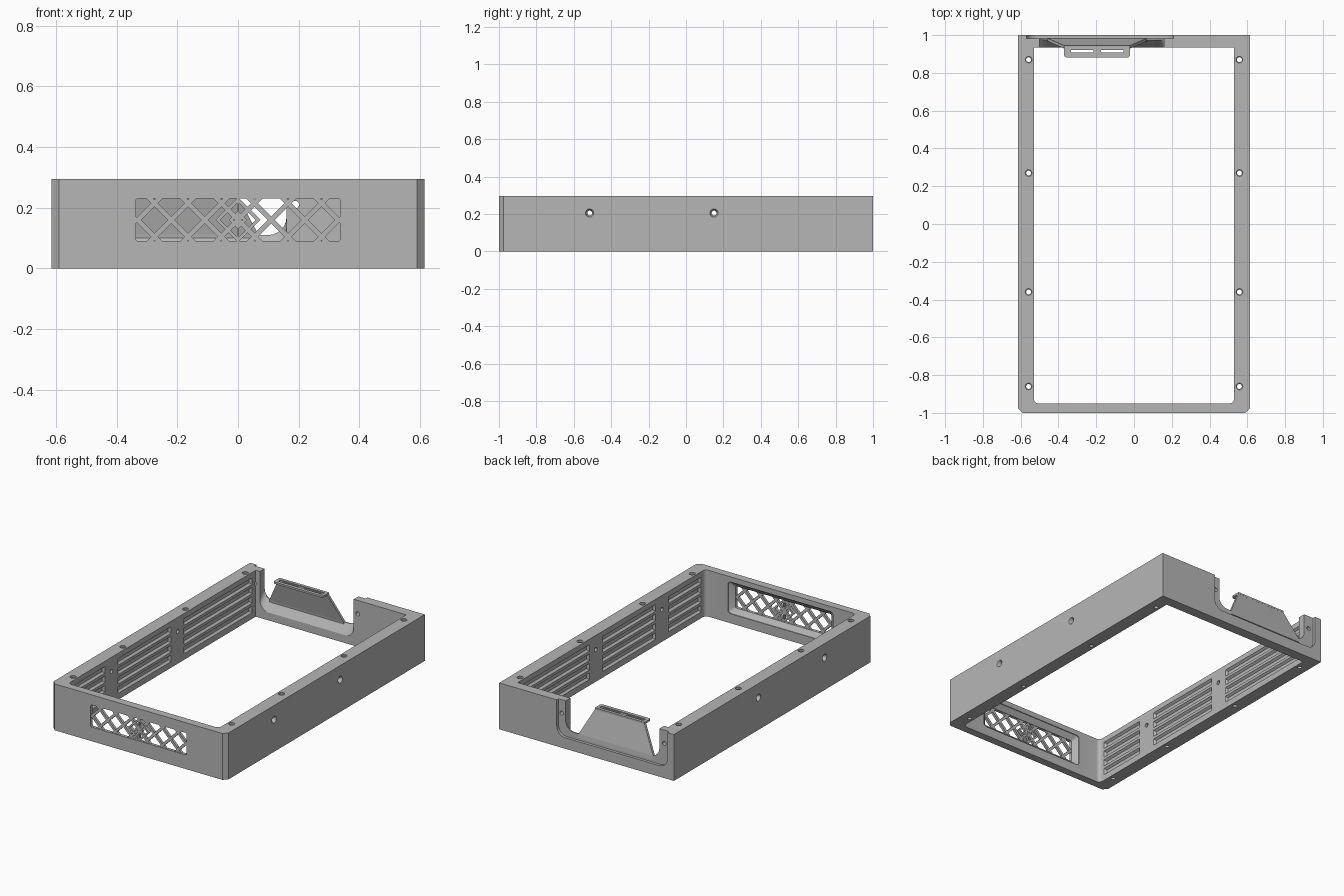
import bpy, bmesh
from math import sin, cos, pi, radians
from mathutils import Vector

old = bpy.data.objects.get("Cube")
if old:
    bpy.data.objects.remove(old, do_unlink=True)

grey = bpy.data.materials.new("light_grey")
grey.use_nodes = True
COLOUR = (0.47, 0.47, 0.47, 1)
grey.diffuse_color = COLOUR
grey.node_tree.nodes["Principled BSDF"].inputs["Base Color"].default_value = COLOUR

W, L, H = 0.615, 1.0, 0.295       # half width, half length, height
INNER_X = 0.53                    # half width of the opening
MID = 0.16                        # grille centre height


def rect(a0, a1, b0, b1, low=0, high=0, seg=6):
    """Rectangle outline with separate radii for its low and high corners."""
    loop = []
    corners = ((a0, b0, 1, 1, low, 2), (a1, b0, -1, 1, low, 3),
               (a1, b1, -1, -1, high, 0), (a0, b1, 1, -1, high, 1))
    for a, b, sa, sb, r, quarter in corners:
        if not r:
            loop.append((a, b))
            continue
        for i in range(seg + 1):
            t = (quarter + i / seg) * pi / 2
            loop.append((a + sa * r + r * cos(t), b + sb * r + r * sin(t)))
    return loop


def circle(a, b, r, n=20):
    return [(a + r * cos(2 * pi * i / n), b + r * sin(2 * pi * i / n)) for i in range(n)]


def ring(loop, axis, depth):
    """Place a 2D outline across an axis at the given depth."""
    order = {"x": lambda a, b: (depth, a, b), "y": lambda a, b: (a, depth, b),
             "z": lambda a, b: (a, b, depth)}[axis]
    return [Vector(order(a, b)) for a, b in loop]


def loft(bm, rings):
    """Closed solid through a series of matching rings."""
    vs = [[bm.verts.new(p) for p in r] for r in rings]
    n = len(vs[0])
    bm.faces.new(vs[0])
    bm.faces.new(vs[-1])
    for low, up in zip(vs, vs[1:]):
        for i in range(n):
            j = (i + 1) % n
            bm.faces.new((low[i], low[j], up[j], up[i]))


def build(name, solids):
    bm = bmesh.new()
    for rings in solids:
        loft(bm, rings)
    bmesh.ops.recalc_face_normals(bm, faces=bm.faces)
    mesh = bpy.data.meshes.new(name)
    bm.to_mesh(mesh)
    bm.free()
    mesh.materials.append(grey)
    ob = bpy.data.objects.new(name, mesh)
    bpy.context.collection.objects.link(ob)
    return ob


def prism(loop, axis, d0, d1):
    return [ring(loop, axis, d0), ring(loop, axis, d1)]


def carve(ob, cutters):
    """Subtract the cutters, bake the result and remove them."""
    for c in cutters:
        c.hide_render = True
        mod = ob.modifiers.new(c.name, "BOOLEAN")
        mod.operation, mod.solver, mod.object = "DIFFERENCE", "EXACT", c
    bpy.context.view_layer.update()
    dg = bpy.context.evaluated_depsgraph_get()
    mesh = bpy.data.meshes.new_from_object(ob.evaluated_get(dg))
    ob.modifiers.clear()
    ob.data = mesh
    mesh.shade_smooth()
    mesh.set_sharp_from_angle(angle=radians(30))
    for c in cutters:
        bpy.data.objects.remove(c, do_unlink=True)


# Rectangular frame with chamfered front corners
frame = build("frame", [prism(rect(-W, W, -L, L, 0.025, 0, 1), "z", 0, H)])
cutters = [build("opening_cutter", [prism(
    rect(-INNER_X, INNER_X, -0.95, 0.935, 0.025), "z", -0.1, 0.4)])]

# Grille window, flared on the inside
window = rect(-0.337, 0.337, 0.09, 0.23, 0.008, 0.008, 3)
flare = rect(-0.37, 0.37, 0.06, 0.262, 0.02, 0.02, 3)
cutters.append(build("window_cutter", [[ring(window, "y", -1.05), ring(window, "y", -0.98),
                                        ring(flare, "y", -0.955), ring(flare, "y", -0.92)]]))

# Back notch: shallow outer rebate, and a through opening with a sloping sill
cutters.append(build("rebate_cutter", [prism(
    rect(-0.57, 0.21, 0.07, 0.4, 0.06), "y", 0.982, 1.05)]))
cutters.append(build("notch_cutter", [[
    ring(rect(-0.5, 0.16, z, 0.4, 0.06), "y", y)
    for y, z in ((0.925, 0.035), (0.975, 0.11), (1.05, 0.11))]]))

# Screw holes: vertical through the rims, sideways through the walls, in the ears
cutters.append(build("rim_hole_cutter", [
    [ring(circle(sx * 0.558, y, r), "z", z)
     for z, r in ((-0.05, 0.013), (H - 0.008, 0.013), (H - 0.004, 0.018), (0.4, 0.018))]
    for sx in (-1, 1) for y in (-0.86, -0.36, 0.27, 0.87)]))
cutters.append(build("side_hole_cutter", [
    [ring(circle(y, 0.205, r), "x", sx * x)
     for x, r in ((0.5, 0.013), (0.595, 0.013), (W, 0.022), (0.65, 0.022))]
    for sx in (-1, 1) for y in (-0.515, 0.15)]))
cutters.append(build("ear_hole_cutter", [
    prism(circle(x, 0.21, 0.013), "y", 0.93, 1.05) for x in (-0.535, 0.188)]))

# Horizontal grooves inside both long walls, interrupted by the screw bosses
cutters.append(build("groove_cutter", [
    [ring(rect(y0 - f, y1 + f, z - h, z + h), "x", sx * x)
     for x, h, f in ((0.5, 0.021, 0), (INNER_X, 0.021, 0), (0.544, 0.011, -0.01))]
    for sx in (-1, 1) for z in (0.06, 0.12, 0.18, 0.24)
    for y0, y1 in ((-0.91, -0.58), (-0.45, 0.085), (0.215, 0.9))]))
carve(frame, cutters)


# Diamond lattice grille in the front window
def bar(c, s):
    """Diagonal strut through (c, MID), clipped to the window."""
    t0, t1 = sorted((s * (-0.34 - c), s * (0.34 - c)))
    t0, t1 = max(t0, -0.072), min(t1, 0.072)
    w = 0.0115
    loop = [(c + s * t0 - w, MID + t0), (c + s * t0 + w, MID + t0),
            (c + s * t1 + w, MID + t1), (c + s * t1 - w, MID + t1)]
    return prism(loop, "y", -0.997, -0.981)


build("grille", [bar(k * 0.11, s) for k in range(-3, 4) for s in (-1, 1)])


# Nested diamonds at the centre of the grille
def diamond_ring(outer, inner):
    sides = []
    for i in range(4):
        a, b = i * pi / 2, (i + 1) * pi / 2
        loop = [(r * cos(t), MID + r * sin(t))
                for r, t in ((outer, a), (outer, b), (inner, b), (inner, a))]
        sides.append(prism(loop, "y", -0.9985, -0.98))
    return sides


build("grille_centre", diamond_ring(0.074, 0.058) + diamond_ring(0.03, 0.016)
      + [prism(rect(-0.004, 0.004, 0.09, 0.23), "y", -0.998, -0.98)])

# Leaning trapezoid panel in the notch
PX = -0.195
build("leaning_panel", [[
    [Vector((PX + sx * w, y + dy, z)) for sx, dy in ((-1, 0), (1, 0), (1, 0.016), (-1, 0.016))]
    for w, y, z in ((0.262, 0.97, 0.085), (0.262, 0.967, 0.112), (0.172, 0.928, 0.28))]])

# Slotted flange on top of the panel
flange = build("slotted_flange", [prism(
    rect(PX - 0.175, PX + 0.175, 0.882, 0.946, 0.015, 0.004), "z", 0.274, 0.286)])
carve(flange, [build("slot_cutter", [prism(
    rect(PX - 0.155, PX + 0.155, 0.903, 0.927, 0.003, 0.003), "z", 0.28, 0.3)]),
    build("flange_hole_cutter", [prism(
        rect(PX + dx - 0.06, PX + dx + 0.06, 0.908, 0.922, 0.006, 0.006), "z", 0.2, 0.278 + 0.006)
        for dx in (-0.08, 0.08)])])
